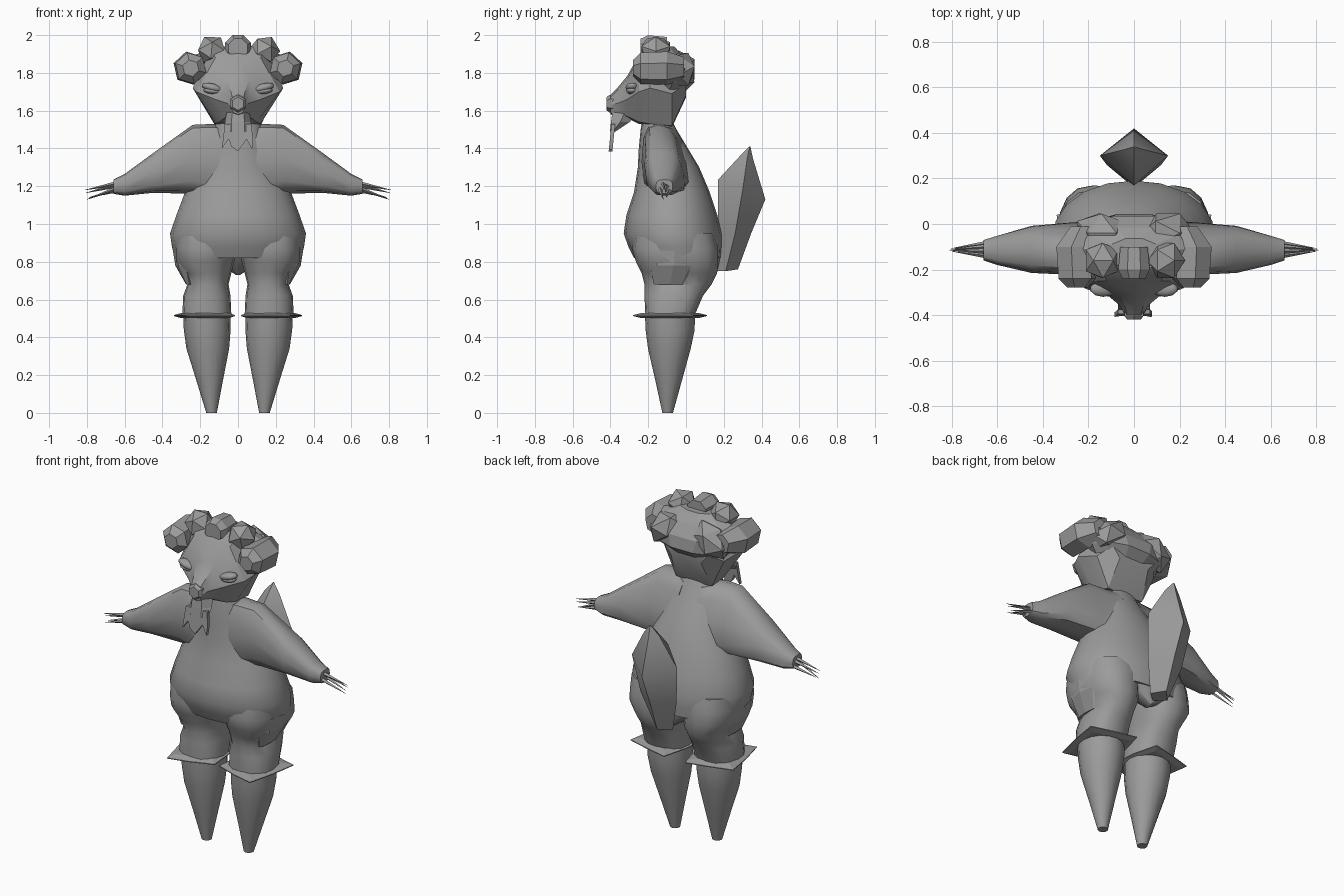
import bpy, bmesh, math
from mathutils import Vector, Matrix

grey = bpy.data.materials.new("warm_grey")
grey.diffuse_color = (0.33, 0.33, 0.33, 1)


def finish(name, bm, angle=0):
    bmesh.ops.recalc_face_normals(bm, faces=bm.faces)
    me = bpy.data.meshes.new(name)
    bm.to_mesh(me)
    bm.free()
    me.materials.append(grey)
    ob = bpy.data.objects.new(name, me)
    bpy.context.collection.objects.link(ob)
    if angle:
        bpy.ops.object.select_all(action='DESELECT')
        ob.select_set(True)
        bpy.context.view_layer.objects.active = ob
        bpy.ops.object.shade_smooth_by_angle(angle=math.radians(angle))
    return ob


def loft(name, rings, angle=0):
    """Skin a list of equal-length point rings and cap both ends."""
    bm = bmesh.new()
    vs = [[bm.verts.new(p) for p in r] for r in rings]
    n = len(vs[0])
    for a, b in zip(vs, vs[1:]):
        for i in range(n):
            j = (i + 1) % n
            bm.faces.new((a[i], a[j], b[j], b[i]))
    bm.faces.new(vs[0])
    bm.faces.new(vs[-1])
    return finish(name, bm, angle)


def oval(u0, u1, v0, v1, n=16, power=2.0):
    """Rounded section filling the box u0..u1, v0..v1."""
    pts = []
    for i in range(n):
        c, s = math.cos(math.tau * i / n), math.sin(math.tau * i / n)
        k = 2 / power
        pts.append(((u0 + u1) / 2 + (u1 - u0) / 2 * math.copysign(abs(c) ** k, c),
                    (v0 + v1) / 2 + (v1 - v0) / 2 * math.copysign(abs(s) ** k, s)))
    return pts


def level(z, x0, x1, y0, y1, n=16, power=2.0):
    return [(x, y, z) for x, y in oval(x0, x1, y0, y1, n, power)]


def lump(name, loc, size, turn=0, sub=1, angle=0):
    bm = bmesh.new()
    bmesh.ops.create_icosphere(bm, subdivisions=sub, radius=1)
    m = Matrix.Translation(loc) @ Matrix.Rotation(turn, 4, 'Y') @ Matrix.Diagonal((*size, 1))
    bmesh.ops.transform(bm, matrix=m, verts=bm.verts)
    return finish(name, bm, angle)


# Torso: z, half width, front, back
torso = [(1.56, .11, -.23, -.08), (1.5, .13, -.24, -.05), (1.4, .17, -.25, .01),
         (1.3, .2, -.255, .07), (1.17, .28, -.275, .125), (1.05, .325, -.315, .165),
         (.95, .36, -.33, .19), (.88, .35, -.305, .19), (.82, .335, -.275, .185)]
loft("torso", [level(z, -w, w, a, b, 20, 2.1) for z, w, a, b in torso], 40)

# Seat between the legs, ending in a point
loft("seat", [level(.86, -.25, .25, -.02, .18, 12), level(.8, -.12, .12, .02, .18, 12),
              level(.73, -.01, .01, .1, .16, 12)], 40)

# Tail: slanted four-sided bud
loft("tail", [[(0, .16, .75), (.06, .21, .75), (0, .275, .76), (-.06, .21, .75)],
              [(0, .168, .95), (.12, .26, .95), (0, .345, .95), (-.12, .26, .95)],
              [(0, .17, 1.235), (.15, .3, 1.18), (0, .42, 1.13), (-.15, .3, 1.18)],
              [(0, .29, 1.365), (.05, .325, 1.355), (0, .355, 1.345), (-.05, .325, 1.355)],
              [(0, .335, 1.41), (.004, .338, 1.41), (0, .341, 1.41), (-.004, .338, 1.41)]], 45)

# Head: y, bottom z, widest z, top z, bottom / widest / top half widths
head = [(-.4, 1.59, 1.63, 1.67, .025, .04, .03), (-.36, 1.58, 1.64, 1.71, .04, .06, .04),
        (-.31, 1.57, 1.66, 1.77, .06, .12, .06), (-.25, 1.54, 1.7, 1.88, .1, .22, .12),
        (-.19, 1.53, 1.72, 1.93, .12, .24, .14), (-.075, 1.52, 1.69, 1.9, .12, .2, .12),
        (0, 1.68, 1.74, 1.82, .1, .15, .08)]
loft("head", [[(b, y, zb), (w, y, zm), (t, y, zt), (0, y, zt + .015), (-t, y, zt),
               (-w, y, zm), (-b, y, zb), (0, y, zb - .01)]
              for y, zb, zm, zt, b, w, t in head], 30)

# Nose: small hexagonal block
loft("nose", [[(r * math.sin(math.tau * i / 6), y, 1.637 + r * math.cos(math.tau * i / 6))
               for i in range(6)] for y, r in [(-.37, .047), (-.405, .047), (-.42, .035)]])

# Beard: wedge under the chin with a jagged flat fringe
loft("beard", [level(1.59, -.06, .06, -.4, -.25, 6), level(1.54, -.07, .07, -.405, -.29, 6),
               level(1.49, -.07, .07, -.405, -.37, 6)])
fringe = [(-.07, 1.53), (-.085, 1.4), (-.05, 1.45), (-.035, 1.41), (0, 1.385), (.025, 1.42),
          (.045, 1.45), (.075, 1.395), (.08, 1.45), (.07, 1.53)]
loft("beard_fringe", [[(x, y - .1 * (1.53 - z), z) for x, z in fringe] for y in (-.395, -.375)])

# Hair: faceted cap overhanging the back of the head, with curls on top
cap = [(1.67, .15, -.18, -.03), (1.75, .24, -.19, .05), (1.82, .3, -.19, .04),
       (1.89, .24, -.2, -.01), (1.94, .12, -.2, -.06)]
loft("hair_cap", [level(z, -w, w, a, b, 10) for z, w, a, b in cap])
loft("front_curl", [[(r * math.sin(math.tau * (i + .5) / 8), y, 1.93 + r * math.cos(math.tau * (i + .5) / 8))
                     for i in range(8)] for y, r in [(-.24, .055), (-.2, .075), (-.1, .065)]])

for s, side in ((1, "right"), (-1, "left")):
    lump(f"{side}_top_curl", (s * .14, -.16, 1.92), (.085, .09, .08), s * .5)
    # Side curl: six-sided roll running front to back
    loft(f"{side}_side_curl", [[(s * (cx + r * math.cos(math.tau * i / 6 + .3)), y,
                                 1.825 + r * math.sin(math.tau * i / 6 + .3)) for i in range(6)]
                               for y, cx, r in [(-.28, .25, .045), (-.24, .25, .085),
                                                (-.1, .255, .09), (-.01, .22, .06)]])
    lump(f"{side}_rear_curl", (s * .15, -.04, 1.82), (.13, .1, .09), s * .6)

    # Closed eye: two lids on the cheek slope
    lump(f"{side}_upper_lid", (s * .135, -.285, 1.722), (.06, .035, .022), s * -.25, 2, 40)
    lump(f"{side}_lower_lid", (s * .135, -.285, 1.705), (.05, .032, .018), s * -.1, 2, 40)

    # Arm: x, bottom, top, front, back, narrowing of the top edge
    arm = [(.06, 1.12, 1.52, -.23, .06, .3), (.13, 1.13, 1.53, -.235, .06, .4),
           (.24, 1.16, 1.525, -.225, .04, .4), (.45, 1.165, 1.375, -.215, .01, .2),
           (.6, 1.15, 1.265, -.18, -.045, .1), (.66, 1.16, 1.235, -.16, -.07, 0)]
    loft(f"{side}_arm", [[(s * x, f + (y - f) * (1 - k * (z - lo) / (hi - lo)), z)
                          for y, z in oval(f, b, lo, hi, 12, 3)]
                         for x, lo, hi, f, b, k in arm], 40)

    # Claws
    for i, (y, z, ty, tx, tz) in enumerate([(-.14, 1.19, -.12, .8, 1.13), (-.12, 1.215, -.115, .81, 1.18),
                                            (-.1, 1.205, -.11, .805, 1.165), (-.085, 1.18, -.105, .79, 1.14)]):
        loft(f"{side}_claw_{i}", [[(s * x, cy + dy * r, cz + dz * r)
                                   for dy, dz in ((1, 0), (0, 1), (-1, 0), (0, -1))]
                                  for x, cy, cz, r in [(.64, y, z, .013), (tx, ty, tz, .001)]])

    # Breeches leg: z, inner, outer, front, back
    leg = [(.95, .0, .335, -.27, .15), (.87, .005, .335, -.285, .17), (.8, .02, .335, -.265, .17),
           (.74, .035, .295, -.235, .165), (.68, .05, .268, -.22, .135), (.62, .04, .29, -.22, .09),
           (.515, .035, .295, -.215, .045)]
    loft(f"{side}_breeches", [level(z, *sorted((s * a, s * b)), f, k, 16, 2.4)
                              for z, a, b, f, k in leg], 40)

    # Pointed fold on the outer thigh
    loft(f"{side}_thigh_fold", [level(.86, *sorted((s * .2, s * .345)), -.2, .08, 8),
                                level(.78, *sorted((s * .22, s * .332)), -.19, .06, 8),
                                level(.68, *sorted((s * .24, s * .275)), -.17, 0, 8)])

    # Cuff: thin pointed plate around the knee
    cuff = [(.275, -.28), (.15, -.25), (.015, -.2), (.03, -.04), (.07, .11), (.2, .08), (.34, .04), (.315, -.12)]
    loft(f"{side}_cuff", [[(s * (.165 + (x - .165) * k), -.085 + (y + .085) * k, z) for x, y in cuff]
                          for z, k in ((.503, .8), (.513, 1), (.518, 1), (.53, .75))])

    # Lower leg: tapered peg
    peg = [(.52, .165, .125, -.085, .132), (.44, .163, .124, -.084, .13),
           (.34, .16, .113, -.088, .113), (.17, .15, .07, -.092, .07), (0, .14, .028, -.097, .028)]
    loft(f"{side}_lower_leg", [level(z, s * c - r, s * c + r, y - q, y + q)
                               for z, c, r, y, q in peg], 40)
